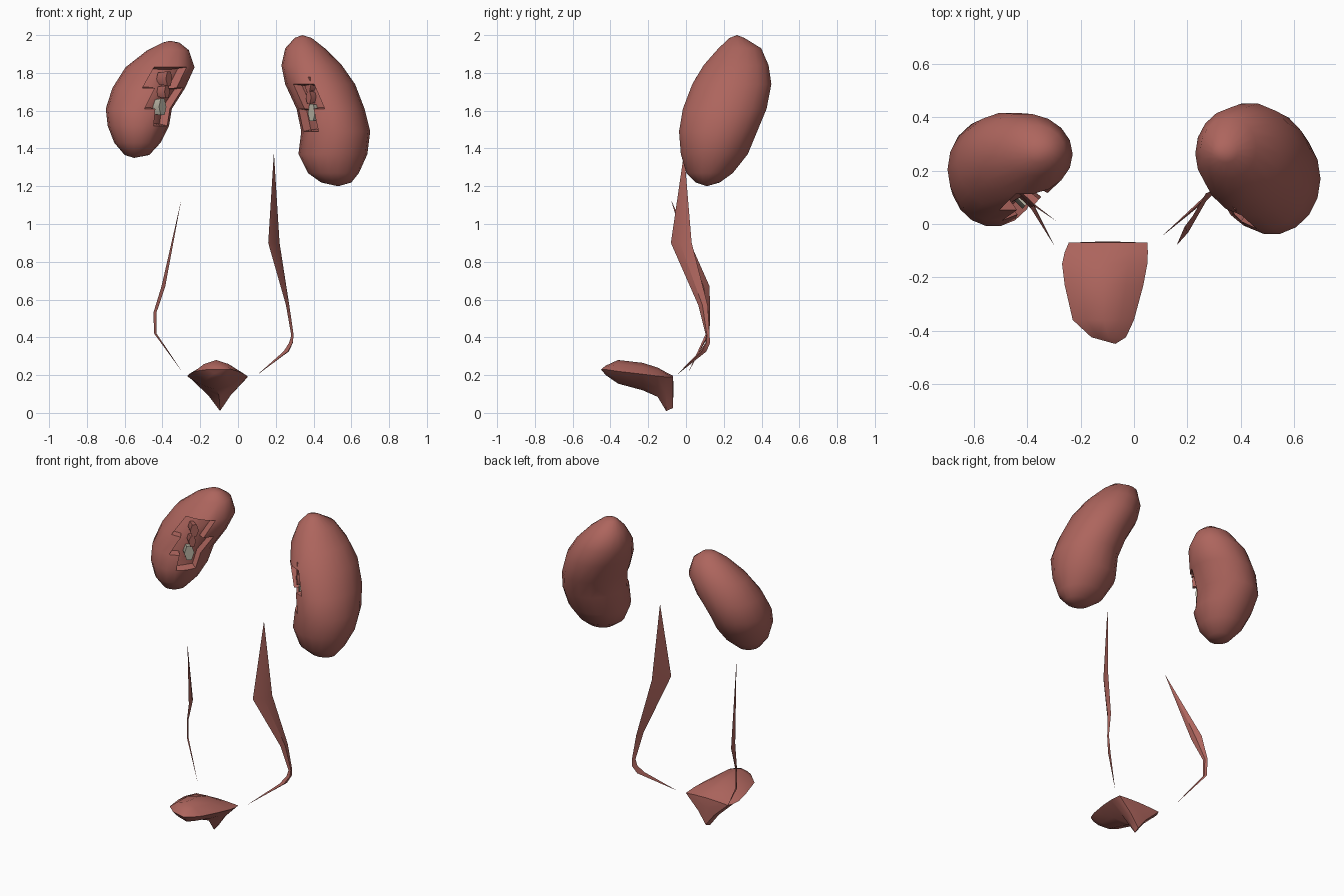
import bpy, bmesh, math
from mathutils import Vector

if "Cube" in bpy.data.objects:
    bpy.data.objects.remove(bpy.data.objects["Cube"])


def material(name, rgb):
    m = bpy.data.materials.new(name)
    m.diffuse_color = (*rgb, 1)
    m.use_nodes = True
    m.node_tree.nodes["Principled BSDF"].inputs["Base Color"].default_value = m.diffuse_color
    return m


RED = material("tissue", (0.42, 0.13, 0.11))
PALE = material("pale_lining", (0.50, 0.47, 0.38))


def finish(name, bm, mat, angle):
    me = bpy.data.meshes.new(name)
    bm.to_mesh(me)
    bm.free()
    me.materials.append(mat)
    me.shade_smooth()
    me.set_sharp_from_angle(angle=math.radians(angle))
    ob = bpy.data.objects.new(name, me)
    bpy.context.collection.objects.link(ob)
    return ob


def loft(rings, capped=False):
    """Skin equal-length rings; a ring of identical points closes to a tip."""
    bm = bmesh.new()
    vs = [[bm.verts.new(p) for p in r] for r in rings]
    n = len(vs[0])
    for a, b in zip(vs, vs[1:]):
        for i in range(n):
            j = (i + 1) % n
            bm.faces.new((a[i], a[j], b[j], b[i]))
    if capped:
        bm.faces.new(vs[-1])
    bmesh.ops.remove_doubles(bm, verts=bm.verts[:], dist=0.0005)
    bmesh.ops.recalc_face_normals(bm, faces=bm.faces[:])
    return bm


def kidney(name, levels, hilum, lean):
    """levels: z, x min, x max, y min, y max of each horizontal slice."""
    n = 18
    rings = []
    for z, x0, x1, y0, y1 in levels:
        rings.append([((x0 + x1) / 2 + (x1 - x0) / 2 * math.cos(2 * math.pi * i / n),
                       (y0 + y1) / 2 + (y1 - y0) / 2 * math.sin(2 * math.pi * i / n), z)
                      for i in range(n)])
    bm = loft(rings)
    # sunken hilum on the inner front side
    h = Vector(hilum)
    s = 1 if h.x > 0 else -1
    inward = Vector((0.75 * s, 0.65, 0))

    def near(p):
        d = p - h
        across = (d.x - lean * d.z) * 0.65 * s - d.y * 0.75
        return abs(across) < 0.065 and abs(d.z) < 0.15 and d.dot(inward) < 0.1

    faces = [f for f in bm.faces if near(f.calc_center_median())]
    if faces:
        bmesh.ops.inset_region(bm, faces=faces, thickness=0.012, depth=0)
        for v in {v for f in faces for v in f.verts}:
            v.co += inward * 0.05
    finish(name, bm, RED, 50)
    # vessel stubs and the pale pelvis opening inside the hilum
    for part, dz, r, mat, out in (("pelvis", -0.05, 0.03, PALE, 0.005),
                                  ("artery", 0.03, 0.022, RED, 0.01),
                                  ("vein", 0.10, 0.026, RED, 0.0)):
        c = h + Vector((lean * dz, 0, dz))
        side = Vector((0.65 * s, -0.75, 0))
        tube = [[c + inward * t + side * r * k * math.cos(i * math.pi / 3)
                 + Vector((0, 0, 1.7 * r * k * math.sin(i * math.pi / 3))) for i in range(6)]
                for t, k in ((0.09, 0.8), (0.02 - out, 1.0))]
        finish(name + "_" + part, loft(tube, True), mat, 40)


kidney("left_kidney", [
    (1.35, -.55, -.55, .13, .13), (1.365, -.60, -.47, .06, .20), (1.43, -.655, -.41, .01, .28),
    (1.52, -.69, -.365, -.01, .35), (1.61, -.70, -.35, .01, .40), (1.72, -.665, -.28, .05, .42),
    (1.83, -.595, -.23, .11, .415), (1.92, -.48, -.26, .18, .37), (1.96, -.40, -.31, .23, .31),
    (1.97, -.36, -.36, .27, .27)], (-0.375, 0.07, 1.67), 0.25)
kidney("right_kidney", [
    (1.20, .53, .53, .11, .11), (1.22, .44, .60, .05, .18), (1.27, .37, .64, 0, .25),
    (1.37, .32, .685, -.03, .33), (1.49, .335, .70, -.04, .38), (1.61, .31, .67, -.02, .43),
    (1.74, .25, .62, .03, .455), (1.84, .23, .55, .09, .44), (1.93, .25, .46, .17, .40),
    (1.985, .30, .39, .23, .31), (2.0, .34, .34, .27, .27)], (0.37, 0.05, 1.64), -0.15)


def ureter(name, levels):
    """levels: x, y, z of the centre, then half width vector and thickness."""
    rings = []
    for x, y, z, dx, dy, t in levels:
        c, d = Vector((x, y, z)), Vector((dx, dy, 0))
        perp = Vector((dy, -dx, 0)).normalized() * t if t else Vector()
        rings.append([c - d, c + d, c + perp])
    finish(name, loft(rings), RED, 30)


# slender three-sided ureters
ureter("right_ureter", [(.19, -.01, 1.38, 0, 0, 0), (.19, -.025, .90, .03, .055, .015),
                        (.262, .09, .57, .008, .025, .01), (.288, .115, .41, .006, .01, .008),
                        (.28, .115, .37, .01, .012, .012), (.255, .09, .325, .014, .018, .012),
                        (.10, -.05, .20, 0, 0, 0)])
ureter("left_ureter", [(-.30, -.08, 1.13, 0, 0, 0), (-.395, .09, .67, -.010, .035, .01),
                       (-.44, .115, .53, -.008, .012, .008), (-.438, .115, .42, -.006, .01, .008),
                       (-.29, .01, .21, 0, 0, 0)])

# bladder: slices from the front tip to the flat back, narrowing down to the neck
rings = []
for y, x0, x1, low, mid, high, apex in (
        (-.45, -.07, -.07, .23, .23, .23, -.07), (-.425, -.16, -.03, .20, .23, .25, -.09),
        (-.36, -.23, 0, .155, .22, .28, -.11), (-.23, -.26, .035, .12, .205, .265, -.11),
        (-.15, -.27, .05, .085, .195, .24, -.10), (-.105, -.26, .052, .01, .19, .215, -.095),
        (-.07, -.245, .05, .025, .19, .197, -.09), (-.065, -.1, -.1, .14, .14, .14, -.1)):
    w = x1 - x0
    u = 0.5 if y < -.12 else 0.38
    shoulder = low + (mid - low) * (0.3 if y < -.2 else 0.46)
    rings.append([(x0, y, mid), (x0 + w * .22, y, mid + (high - mid) * .65),
                  (x0 + w * .5, y, high), (x1 - w * .22, y, mid + (high - mid) * .65),
                  (x1, y, mid), (apex + (x1 - apex) * u, y, shoulder),
                  (apex, y, low), (apex + (x0 - apex) * u, y, shoulder)])
finish("bladder", loft(rings), RED, 40)
